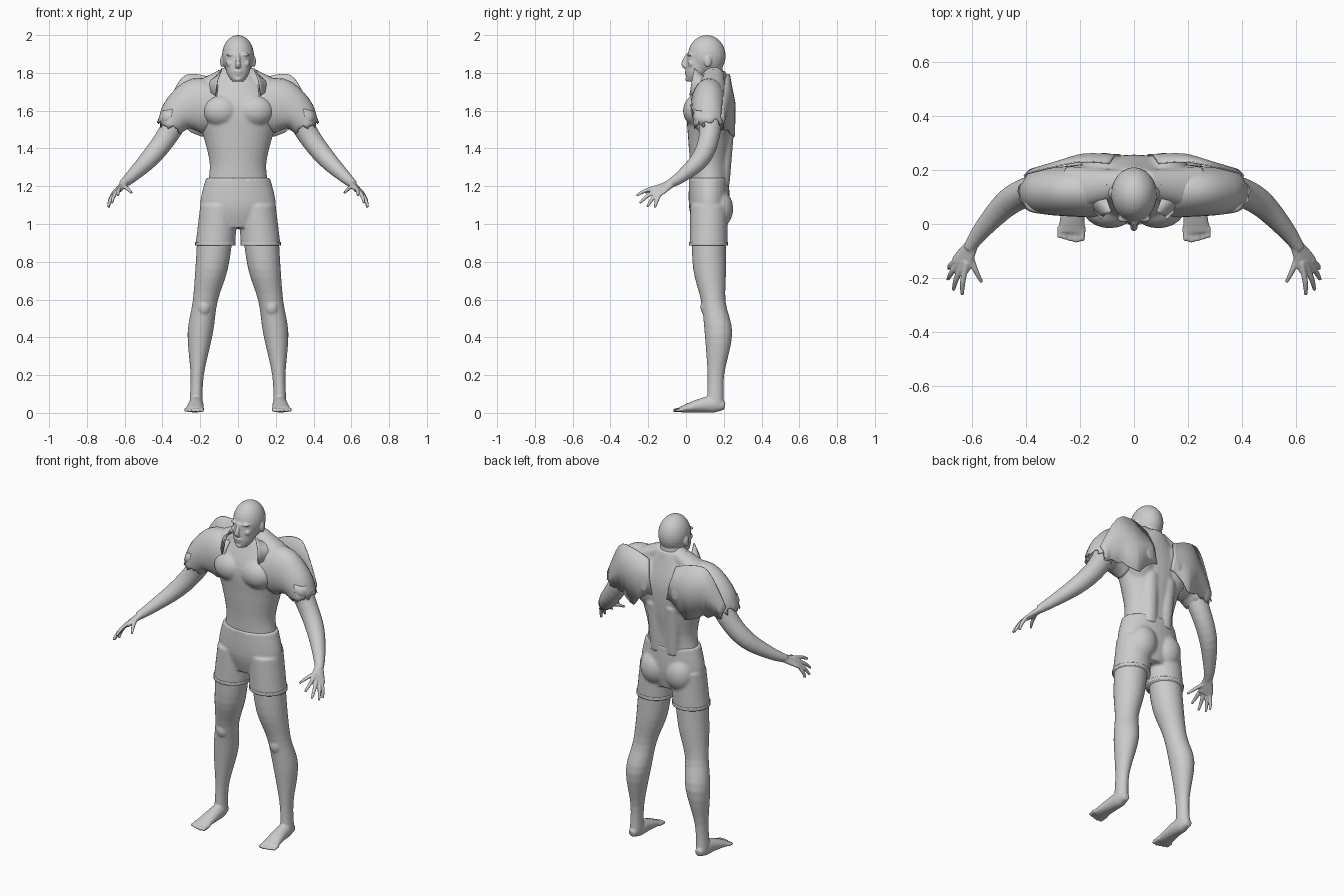
import bpy, bmesh, math, random
from mathutils import Vector, Matrix

cube = bpy.data.objects.get("Cube")
if cube:
    bpy.data.objects.remove(cube)

random.seed(4)
UP, BACK = Vector((0, 0, 1)), Vector((0, 1, 0))
GREY = (.6, .6, .6, 1)
mat = bpy.data.materials.new("plain grey")
mat.use_nodes = True
mat.diffuse_color = GREY
mat.node_tree.nodes["Principled BSDF"].inputs["Base Color"].default_value = GREY


def resample(rows, steps=4):
    """Pass a smooth curve through a few rows of equal length."""
    rows = [Vector(row) for row in rows]
    rows = [rows[0]] + rows + [rows[-1]]
    result = []
    for before, start, end, after in zip(rows, rows[1:], rows[2:], rows[3:]):
        pull_in, pull_out = (end - before) / 2, (after - start) / 2
        for step in range(steps):
            t = step / steps
            ease = t * t * (3 - 2 * t)
            result.append(start.lerp(end, ease) + pull_in * t * (1 - t) ** 2
                          - pull_out * (1 - t) * t * t)
    return result + [rows[-1]]


def bridge(bm, lines, closed):
    """Fill faces between successive lines of vertices."""
    count = len(lines[0])
    for a, b in zip(lines, lines[1:]):
        for k in range(count if closed else count - 1):
            j = (k + 1) % count
            bm.faces.new((a[k], a[j], b[j], b[k]))


def loft(bm, rows, ref=BACK, upright=False, sides=24, torn=0):
    """Skin ovals (x, y, z, half_width, half_depth); torn leaves a ragged open end."""
    rows = resample(rows)
    points = [Vector(row[:3]) for row in rows]
    rings = []
    for i, row in enumerate(rows):
        last = i == len(rows) - 1
        along = points[i if last else i + 1] - points[max(i - 1, 0)]
        along = UP if upright else along.normalized()
        deep = (ref - along * ref.dot(along)).normalized()
        wide = deep.cross(along)
        ring = []
        for k in range(sides):
            angle = math.tau * k / sides
            spot = points[i] + wide * math.cos(angle) * row[3] + deep * math.sin(angle) * row[4]
            if last:
                spot += along * random.uniform(-torn, torn)
            ring.append(bm.verts.new(spot))
        rings.append(ring)
    bridge(bm, rings, closed=True)
    if not torn:
        bm.faces.new(rings[0])
        bm.faces.new(rings[-1])


def ball(bm, centre, size):
    place = Matrix.Translation(centre) @ Matrix.Diagonal((*size, 1))
    bmesh.ops.create_uvsphere(bm, u_segments=24, v_segments=16, radius=1, matrix=place)


def pair(bm, centre, size):
    x, y, z = centre
    for side in (x, -x):
        ball(bm, (side, y, z), size)


def finish(name, bm, voxel=0, soften=3, mirror=False, thickness=0):
    """Make the object; voxel blends its overlapping pieces into one skin."""
    bmesh.ops.recalc_face_normals(bm, faces=bm.faces)
    for face in bm.faces:
        face.smooth = True
    mesh = bpy.data.meshes.new(name)
    bm.to_mesh(mesh)
    bm.free()
    mesh.materials.append(mat)
    ob = bpy.data.objects.new(name, mesh)
    bpy.context.collection.objects.link(ob)
    if voxel:
        blend = ob.modifiers.new("blend", "REMESH")
        blend.mode, blend.voxel_size, blend.use_smooth_shade = "VOXEL", voxel, True
        ob.modifiers.new("soften", "SMOOTH").iterations = soften
    if thickness:
        shell = ob.modifiers.new("thickness", "SOLIDIFY")
        shell.thickness, shell.offset = thickness, 0
    if mirror:
        ob.modifiers.new("mirror", "MIRROR").use_mirror_merge = False


def torn_plate(name, top, bottom, bow, ragged):
    """Thin plate between two curved edges, bowed in the middle, torn below."""
    bm = bmesh.new()
    top, bottom = resample(top), resample(bottom)
    middle = [(a + b) / 2 + Vector(bow) for a, b in zip(top, bottom)]
    bottom = [b + UP * random.uniform(-ragged, ragged) for b in bottom]
    lines = [[bm.verts.new(spot) for spot in line] for line in (top, middle, bottom)]
    bridge(bm, lines, closed=False)
    finish(name, bm, mirror=True, thickness=.006)


# head with jaw, neck, nose, lips, brows, cheeks and ears
bm = bmesh.new()
ball(bm, (0, .11, 1.89), (.085, .1, .11))
loft(bm, [(0, .035, 1.755, .03, .03), (0, .06, 1.8, .06, .062), (0, .09, 1.9, .077, .084)],
     upright=True)
loft(bm, [(0, .16, 1.68, .08, .06), (0, .13, 1.86, .06, .055)])
loft(bm, [(0, .01, 1.9, .008, .01), (0, -.013, 1.845, .014, .013), (0, .01, 1.83, .014, .01)])
ball(bm, (0, .002, 1.808), (.024, .01, .006))
ball(bm, (0, .004, 1.796), (.02, .01, .007))
ball(bm, (0, .01, 1.767), (.02, .015, .013))
pair(bm, (.032, .02, 1.896), (.03, .014, .008))
pair(bm, (.03, .02, 1.876), (.014, .01, .007))
pair(bm, (.042, .03, 1.85), (.02, .02, .02))
pair(bm, (.085, .115, 1.86), (.01, .02, .03))
finish("head", bm, voxel=.005, soften=2)

# torso with chest, shoulder blades, neck slopes and back muscles
bm = bmesh.new()
loft(bm, [(0, .125, 1.2, .163, .1), (0, .125, 1.32, .15, .104), (0, .13, 1.47, .185, .12),
          (0, .13, 1.62, .23, .125), (0, .14, 1.75, .13, .085), (0, .145, 1.81, .07, .065)],
     upright=True, sides=32)
pair(bm, (.09, .06, 1.6), (.1, .076, .085))
pair(bm, (.11, .185, 1.6), (.1, .078, .15))
for side in (-1, 1):
    loft(bm, [(side * .04, .15, 1.8, .04, .05), (side * .24, .13, 1.68, .06, .085)])
    loft(bm, [(side * .05, .19, 1.2, .045, .04), (side * .06, .21, 1.5, .05, .045)])
finish("torso", bm, voxel=.009)

# shorts with buttocks, then the rolled hem of each leg
bm = bmesh.new()
loft(bm, [(0, .122, 1.243, .17, .106), (0, .122, 1.09, .2, .106), (0, .125, .98, .13, .08)],
     upright=True, sides=32)
pair(bm, (.085, .175, 1.08), (.085, .075, .1))
for side in (-1, 1):
    loft(bm, [(side * .1, .122, 1.1, .1, .1), (side * .12, .12, .89, .105, .1)], upright=True)
finish("shorts", bm, voxel=.009, soften=2)
bm = bmesh.new()
loft(bm, [(.12, .12, z, .108, .103) for z in (.887, .905)], upright=True)
finish("shorts_hem", bm, mirror=True)

# legs with kneecaps, feet and toes
bm = bmesh.new()
loft(bm, [(.12, .12, .95, .095, .09), (.14, .125, .76, .086, .087), (.174, .145, .59, .066, .065),
          (.2, .172, .42, .067, .073), (.216, .158, .2, .035, .044), (.222, .155, .05, .035, .045)],
     upright=True)
ball(bm, (.18, .105, .56), (.035, .028, .045))
loft(bm, [(.225, .205, .035, .02, .02), (.222, .15, .045, .036, .044),
          (.224, .07, .038, .042, .036), (.232, -.03, .017, .05, .015)], ref=UP)
for toe in range(5):
    x, size = .192 + .021 * toe, .0135 - .001 * toe
    tip = .005 * abs(toe - 1) - .068
    loft(bm, [(x, -.01, .019, size, size), (x, tip, .012, size * .8, size * .8)], sides=12)
finish("legs", bm, voxel=.006, mirror=True)

# arms from shoulder to wrist, palms and fingers
bm = bmesh.new()
loft(bm, [(.27, .125, 1.66, .07, .07), (.37, .125, 1.475, .058, .056), (.465, .08, 1.35, .05, .05),
          (.56, -.02, 1.255, .034, .034), (.61, -.09, 1.21, .023, .022)])
palm = Vector((.6, -.17, .8))
loft(bm, [(.595, -.07, 1.22, .023, .02), (.632, -.135, 1.182, .042, .015),
          (.643, -.157, 1.168, .042, .011)], ref=palm)
index, little = Vector((.622, -.165, 1.19)), Vector((.662, -.14, 1.152))
knuckles = [index.lerp(little, finger / 3) for finger in range(4)] + [Vector((.603, -.115, 1.2))]
tips = [(.635, -.262, 1.15), (.668, -.245, 1.11), (.688, -.205, 1.09), (.685, -.165, 1.086),
        (.563, -.215, 1.165)]
for knuckle, tip in zip(knuckles, tips):
    tip = Vector(tip)
    inside = knuckle.lerp(tip, -.25)
    bend = knuckle.lerp(tip, .5) + palm * .008
    loft(bm, [(*inside, .011, .011), (*bend, .0105, .0105), (*tip, .0065, .0065)],
         ref=palm, sides=12)
finish("arms", bm, voxel=.0045, soften=2, mirror=True)

# torn shoulder sleeves
bm = bmesh.new()
loft(bm, [(.12, .125, 1.62, .13, .1), (.22, .122, 1.625, .143, .092), (.31, .12, 1.585, .1, .084),
          (.362, .12, 1.515, .066, .075)], sides=28, torn=.02)
finish("shoulder_sleeves", bm, mirror=True, thickness=.006)

# torn back plates, collar fins and loose sleeve flaps
torn_plate("back_plates",
           [(.09, .225, 1.75), (.2, .23, 1.79), (.3, .21, 1.77), (.4, .185, 1.57)],
           [(.05, .255, 1.56), (.17, .255, 1.48), (.27, .22, 1.5), (.37, .185, 1.5)],
           bow=(0, .015, 0), ragged=.02)
torn_plate("collar_fins",
           [(.085, .045, 1.825), (.1, .095, 1.785), (.1, .145, 1.815)],
           [(.12, .02, 1.68), (.18, .09, 1.72), (.16, .18, 1.71)],
           bow=(.006, 0, .008), ragged=0)
torn_plate("sleeve_flaps",
           [(.345, .045, 1.61), (.385, .06, 1.6), (.4, .1, 1.6)],
           [(.35, .05, 1.52), (.39, .06, 1.53), (.41, .1, 1.52)],
           bow=(.006, -.006, 0), ragged=.015)
